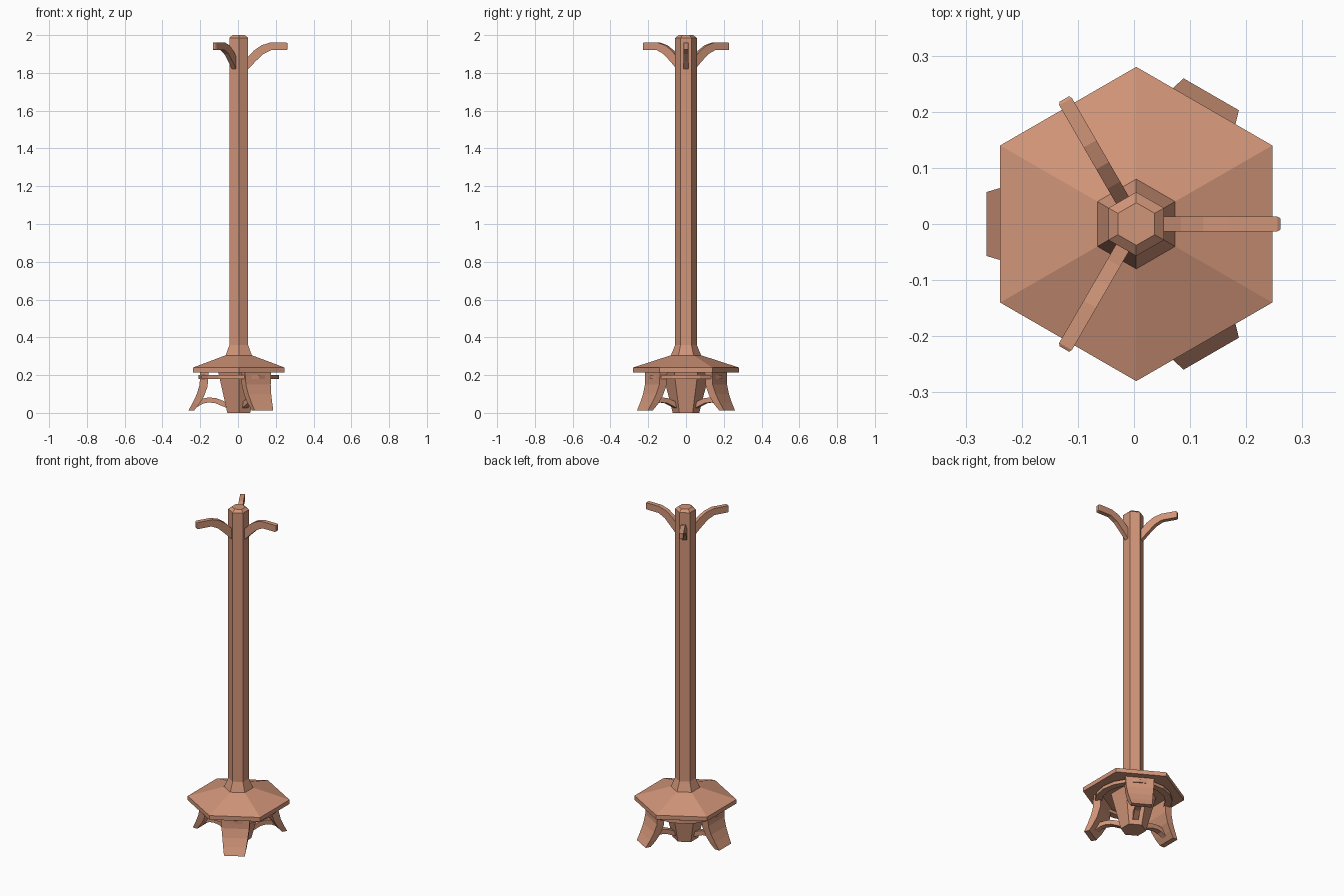
import bpy, bmesh, math
from mathutils import Matrix, Vector

cube = bpy.data.objects.get("Cube")
if cube:
    bpy.data.objects.remove(cube, do_unlink=True)

CENTRE = Vector((0.004, 0, 0))
wood = bpy.data.materials.new("warm_wood")
wood.use_nodes = True
colour = (0.64, 0.30, 0.19, 1)
wood.diffuse_color = colour
wood.node_tree.nodes["Principled BSDF"].inputs["Base Color"].default_value = colour


def finish(name, bm):
    bmesh.ops.recalc_face_normals(bm, faces=bm.faces)
    mesh = bpy.data.meshes.new(name)
    bm.to_mesh(mesh)
    bm.free()
    mesh.materials.append(wood)
    obj = bpy.data.objects.new(name, mesh)
    obj.location = CENTRE
    bpy.context.collection.objects.link(obj)
    return obj


def lathe(name, profile, sides, turn=0.0, closed=False):
    """Stack polygon rings given as (radius, height); cap the ends or close the loop."""
    bm = bmesh.new()
    rings = []
    for r, z in profile:
        angles = [turn + math.tau * i / sides for i in range(sides)]
        rings.append([bm.verts.new((r * math.cos(a), r * math.sin(a), z)) for a in angles])
    pairs = list(zip(rings, rings[1:]))
    if closed:
        pairs.append((rings[-1], rings[0]))
    else:
        bm.faces.new(rings[0])
        bm.faces.new(rings[-1])
    for low, high in pairs:
        for i in range(sides):
            j = (i + 1) % sides
            bm.faces.new((low[i], low[j], high[j], high[i]))
    return finish(name, bm)


def radial_bar(name, sections, degrees):
    """Sweep a box along a radial path; each section is (outer/top, inner/bottom, half width)."""
    bm = bmesh.new()
    loops = []
    for (r1, z1), (r2, z2), w in sections:
        corners = ((r1, -w, z1), (r1, w, z1), (r2, w, z2), (r2, -w, z2))
        loops.append([bm.verts.new(c) for c in corners])
    for a, b in zip(loops, loops[1:]):
        for i in range(4):
            j = (i + 1) % 4
            bm.faces.new((a[i], a[j], b[j], b[i]))
    bm.faces.new(loops[0])
    bm.faces.new(loops[-1])
    bm.transform(Matrix.Rotation(math.radians(degrees), 4, "Z"))
    return finish(name, bm)


# Hexagonal pole flowing into the wide base plate
lathe("pole_and_base_plate", [
    (0.28, 0.215), (0.28, 0.24), (0.08, 0.305), (0.057, 0.36),
    (0.057, 1.985), (0.038, 2.0)], 6, math.pi / 2)

# Tapered core below the plate
lathe("base_core", [(0.07, 0.0), (0.125, 0.215)], 6, math.pi / 2)

# Thin ring tying the legs together
lathe("leg_ring", [(0.175, 0.18), (0.213, 0.18), (0.213, 0.20), (0.175, 0.20)],
      18, 0, closed=True)

hook = [((0.04, 1.875), (0.04, 1.81), 0.013),
        ((0.08, 1.918), (0.09, 1.862), 0.013),
        ((0.12, 1.946), (0.13, 1.90), 0.013),
        ((0.165, 1.96), (0.17, 1.92), 0.013),
        ((0.252, 1.96), (0.252, 1.92), 0.013),
        ((0.257, 1.957), (0.257, 1.923), 0.010)]
leg = [((0.205, 0.216), (0.16, 0.216), 0.080),
       ((0.207, 0.15), (0.165, 0.14), 0.076),
       ((0.222, 0.10), (0.185, 0.085), 0.070),
       ((0.243, 0.055), (0.21, 0.045), 0.064),
       ((0.267, 0.012), (0.237, 0.012), 0.057)]
strut = [((0.05, 0.045), (0.05, 0.02), 0.016),
         ((0.085, 0.065), (0.09, 0.037), 0.016),
         ((0.12, 0.078), (0.125, 0.052), 0.016),
         ((0.16, 0.082), (0.16, 0.055), 0.016),
         ((0.19, 0.076), (0.187, 0.05), 0.016),
         ((0.225, 0.055), (0.22, 0.032), 0.016)]

# Three hooks on top; three legs with curved struts between them
for n in range(3):
    radial_bar(f"hook_{n + 1}", hook, 120 * n)
    radial_bar(f"leg_{n + 1}", leg, 120 * n + 60)
    radial_bar(f"strut_{n + 1}", strut, 120 * n + 60)
